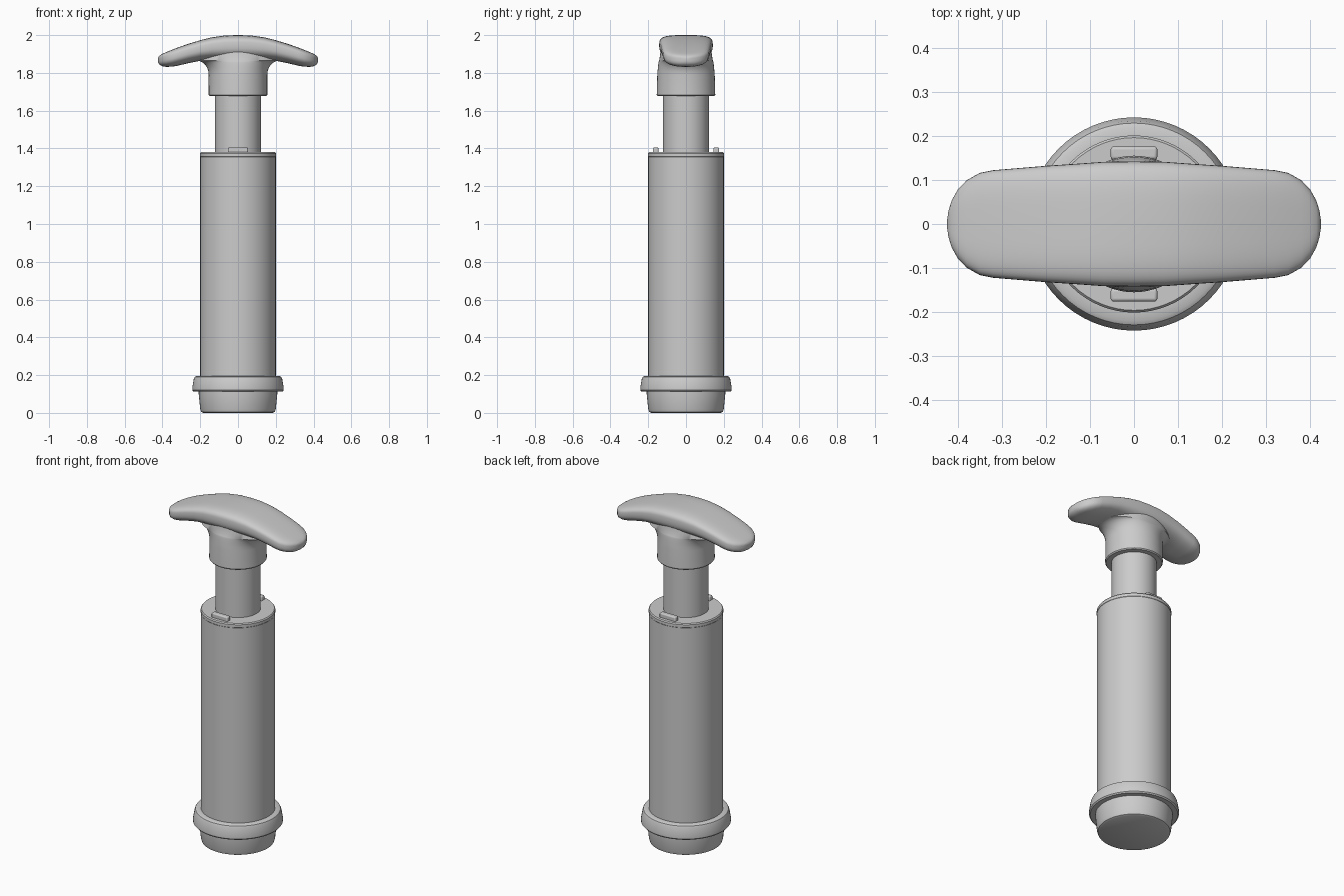
import bpy, bmesh, math

old = bpy.data.objects.get("Cube")
if old:
    bpy.data.objects.remove(old, do_unlink=True)

# Single flat grey
grey = bpy.data.materials.new("grey plastic")
grey.use_nodes = True
GREY = (0.6, 0.6, 0.6, 1.0)
grey.diffuse_color = GREY
grey.node_tree.nodes["Principled BSDF"].inputs["Base Color"].default_value = GREY


def finish(name, bm, angle=35):
    bmesh.ops.recalc_face_normals(bm, faces=bm.faces)
    mesh = bpy.data.meshes.new(name)
    bm.to_mesh(mesh)
    bm.free()
    ob = bpy.data.objects.new(name, mesh)
    bpy.context.collection.objects.link(ob)
    mesh.materials.append(grey)
    bpy.ops.object.select_all(action='DESELECT')
    ob.select_set(True)
    bpy.context.view_layer.objects.active = ob
    bpy.ops.object.shade_smooth_by_angle(angle=math.radians(angle))
    return ob


def loft(name, rings, angle=35):
    """Skin a list of closed point loops and cap both ends."""
    bm = bmesh.new()
    loops = [[bm.verts.new(p) for p in ring] for ring in rings]
    n = len(loops[0])
    for a, b in zip(loops, loops[1:]):
        for i in range(n):
            j = (i + 1) % n
            bm.faces.new((a[i], a[j], b[j], b[i]))
    bm.faces.new(loops[0])
    bm.faces.new(loops[-1])
    return finish(name, bm, angle)


def turned(name, profile, n=64):
    """Round or oval part from (x radius, y radius, z) rows."""
    return loft(name, [[(rx * math.cos(2 * math.pi * i / n), ry * math.sin(2 * math.pi * i / n), z)
                        for i in range(n)] for rx, ry, z in profile])


def round_part(name, profile):
    return turned(name, [(r, r, z) for r, z in profile])


# Pump body, bottom to top
round_part("base_plug", [(0.185, 0), (0.195, 0.005), (0.2, 0.02), (0.208, 0.1), (0.208, 0.13)])
round_part("base_collar", [(0.2, 0.113), (0.236, 0.113), (0.242, 0.12), (0.242, 0.135), (0.234, 0.18),
                           (0.229, 0.191), (0.22, 0.196), (0.195, 0.196)])
round_part("barrel", [(0.2, 0.15), (0.2, 1.355), (0.197, 1.357)])
round_part("barrel_cap", [(0.195, 1.35), (0.201, 1.357), (0.201, 1.374), (0.196, 1.38)])
round_part("plunger_rod", [(0.122, 1.3), (0.122, 1.7)])

# Locking tabs on the cap
for name, side in (("front_tab", -1), ("back_tab", 1)):
    bm = bmesh.new()
    bmesh.ops.create_cube(bm, size=1)
    for v in bm.verts:
        v.co = (v.co.x * 0.106, v.co.y * 0.03 + side * 0.161, v.co.z * 0.06 + 1.375)
    tab = finish(name, bm)
    bevel = tab.modifiers.new("soft edges", 'BEVEL')
    bevel.width, bevel.segments = 0.007, 3

# Handle neck, flaring sideways into the grip
neck = [(0.15, 0.15, 1.677), (0.155, 0.155, 1.683), (0.155, 0.152, 1.79)]
for k in range(1, 7):
    a = math.radians(15 * k)
    neck.append((0.155 + 0.065 * (1 - math.cos(a)), 0.152 - 0.01 * k / 6, 1.79 + 0.075 * math.sin(a)))
neck.append((0.2, 0.135, 1.91))
turned("handle_neck", neck)

# Grip half outline: x, half depth, top z, bottom z
half = [(0, 0.142, 2.0, 1.868), (0.07, 0.141, 1.998, 1.868), (0.14, 0.136, 1.988, 1.868),
        (0.2, 0.132, 1.973, 1.864), (0.26, 0.127, 1.955, 1.852), (0.32, 0.122, 1.934, 1.838),
        (0.35, 0.116, 1.922, 1.833), (0.38, 0.099, 1.91, 1.832), (0.4, 0.078, 1.901, 1.835),
        (0.414, 0.053, 1.893, 1.842), (0.421, 0.03, 1.886, 1.851), (0.424, 0.01, 1.876, 1.861)]
stations = [(-x, w, t, b) for x, w, t, b in reversed(half[1:])] + half


def grip_ring(x, w, top, bottom, n=48):
    # Flat crown with soft shoulders above, fuller curve below
    h = top - bottom
    mid = bottom + h * 0.58
    ring = []
    for i in range(n):
        a = 2 * math.pi * i / n
        c, s = math.cos(a), math.sin(a)
        e = 0.55 if s > 0 else 0.78
        y = w * math.copysign(abs(c) ** e, c)
        z = mid + math.copysign(abs(s) ** e, s) * (top - mid if s > 0 else mid - bottom)
        ring.append((x, y, z))
    return ring


loft("handle_grip", [grip_ring(*s) for s in stations], 50)
